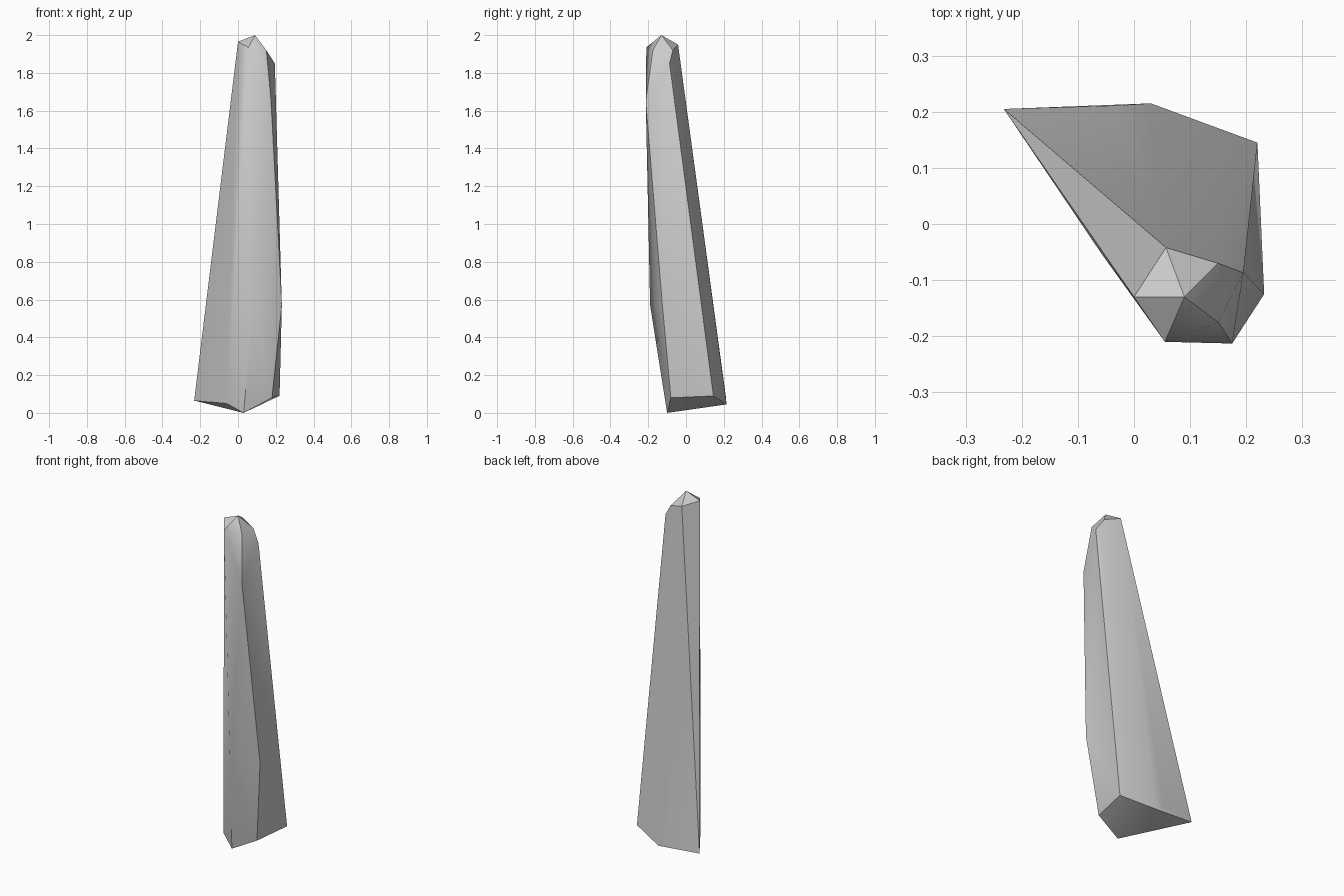
import bpy, bmesh, math

if "Cube" in bpy.data.objects:
    bpy.data.objects.remove(bpy.data.objects["Cube"])

# Corner points of the shard, grouped by level
base = [(-.232, .205, .065), (-.03, .211, .085), (.03, .215, .045), (.22, .145, .09),
        (.215, .132, .2), (.18, -.08, .08), (.03, -.10, 0), (-.06, -.05, .05)]
middle = [(.232, -.125, .57), (.08, -.19, .57), (.175, -.213, 1.65)]
tip = [(0, -.13, 1.965), (.055, -.21, 1.935), (.15, -.175, 1.92), (.195, -.087, 1.85),
       (.15, -.07, 1.92), (.057, -.042, 1.95), (.09, -.13, 2.0)]

# Faceted stone: skin wrapped around the corners
bm = bmesh.new()
for p in base + middle + tip:
    bm.verts.new(p)
hull = bmesh.ops.convex_hull(bm, input=bm.verts[:])
loose = [v for v in bm.verts if not v.link_faces]
bmesh.ops.delete(bm, geom=loose, context='VERTS')
bmesh.ops.recalc_face_normals(bm, faces=bm.faces[:])
mesh = bpy.data.meshes.new("stone_shard")
bm.to_mesh(mesh)
bm.free()
shard = bpy.data.objects.new("stone_shard", mesh)
bpy.context.collection.objects.link(shard)

# Soft shading with crisp ridges
bpy.context.view_layer.objects.active = shard
shard.select_set(True)
bpy.ops.object.shade_smooth_by_angle(angle=math.radians(40))
